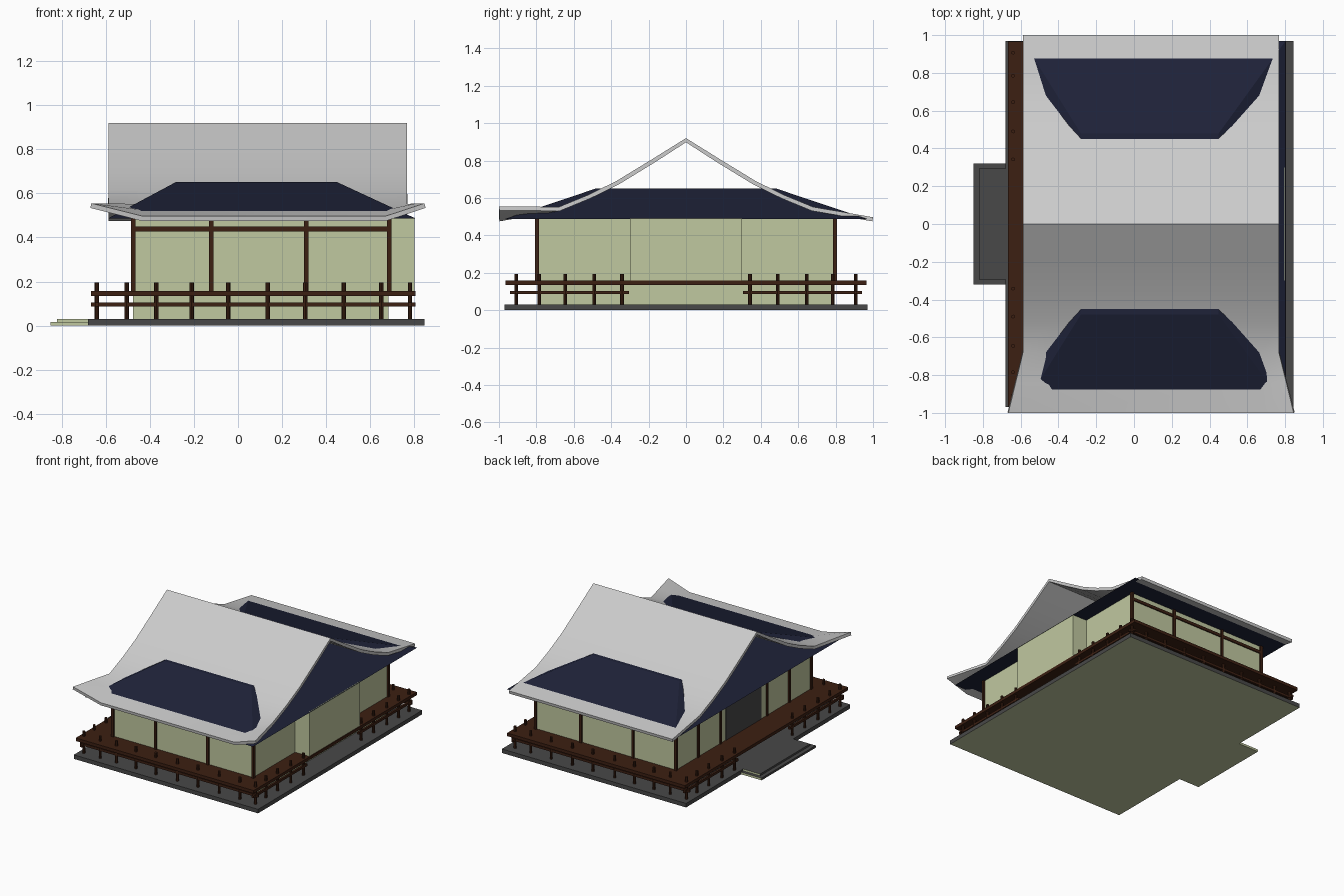
import bpy, bmesh, math

if "Cube" in bpy.data.objects:
    bpy.data.objects.remove(bpy.data.objects["Cube"])


def material(name, rgb):
    m = bpy.data.materials.new(name)
    m.diffuse_color = (*rgb, 1)
    m.use_nodes = True
    m.node_tree.nodes["Principled BSDF"].inputs["Base Color"].default_value = m.diffuse_color
    return m


GREEN = material("wall_green", (0.53, 0.58, 0.35))
BROWN = material("timber_brown", (0.045, 0.014, 0.006))
NAVY = material("tile_navy", (0.013, 0.016, 0.04))
STONE = material("dark_stone", (0.065, 0.065, 0.065))


def finish(bm, name, *mats):
    bmesh.ops.recalc_face_normals(bm, faces=bm.faces)
    me = bpy.data.meshes.new(name)
    bm.to_mesh(me)
    bm.free()
    for m in mats:
        me.materials.append(m)
    ob = bpy.data.objects.new(name, me)
    bpy.context.collection.objects.link(ob)
    return ob


def box(name, x0, x1, y0, y1, z0, z1, mat, mat2=None, second=None, top=None):
    """Box; top=(x0,x1,y0,y1) tapers the upper face; second(normal) picks mat2 faces."""
    bm = bmesh.new()
    rects = [(x0, x1, y0, y1, z0), (*(top or (x0, x1, y0, y1)), z1)]
    a, b = [[bm.verts.new(p) for p in ((l, f, z), (r, f, z), (r, k, z), (l, k, z))]
            for l, r, f, k, z in rects]
    bm.faces.new(a[::-1])
    bm.faces.new(b)
    for i in range(4):
        j = (i + 1) % 4
        bm.faces.new((a[i], a[j], b[j], b[i]))
    bm.normal_update()
    if second:
        for f in bm.faces:
            f.material_index = int(second(f.normal))
    return finish(bm, name, mat, *([mat2] if mat2 else []))


# Stone base and the two entrance steps
box("base_slab", -0.68, 0.845, -0.97, 0.97, 0, 0.03, STONE, GREEN, lambda n: n.z < -0.5)
side = lambda n: n.z < -0.5 or abs(n.y) > 0.5
box("lower_step", -0.85, -0.68, -0.32, 0.32, 0, 0.016, STONE, GREEN, side)
box("upper_step", -0.82, -0.68, -0.295, 0.295, 0.016, 0.03, STONE, GREEN, side)

# Walls, rear alcove and door
box("walls", -0.475, 0.682, -0.795, 0.795, 0.03, 0.49, GREEN)
box("alcove", 0.68, 0.80, -0.30, 0.30, 0.158, 0.49, GREEN)
box("door", -0.479, -0.47, -0.21, 0.21, 0.158, 0.43, STONE)

# Timber frame
h = 0.01
for s in (-1, 1):
    y = s * 0.797
    for x in (-0.475, -0.122, 0.31, 0.685):
        box("pillar", x - h, x + h, y - h, y + h, 0.15, 0.49, BROWN)
    box("frame_beam", -0.475, 0.685, y - 0.006, y + 0.006, 0.428, 0.45, BROWN)
    for y in (s * 0.54, s * 0.275):
        box("entrance_pillar", -0.475 - h, -0.475 + h, y - h, y + h, 0.15, 0.49, BROWN)
box("entrance_beam", -0.481, -0.469, -0.797, 0.797, 0.428, 0.45, BROWN)

# Veranda deck
box("veranda_deck", -0.667, 0.805, -0.965, 0.965, 0.135, 0.158, BROWN)

# Fence posts and lower rails
bm = bmesh.new()
spots = []
for s in (-1, 1):
    spots += [(x, s * 0.907) for x in
              (-0.64, -0.505, -0.37, -0.21, -0.045, 0.135, 0.305, 0.48, 0.65, 0.78)]
    spots += [(x, s * y) for x in (-0.64, 0.78) for y in (0.785, 0.645, 0.49, 0.342)]
    y = s * 0.907
    box("end_rail", -0.667, 0.805, y - 0.008, y + 0.008, 0.086, 0.104, BROWN)
    for x in (-0.64, 0.78):
        y0, y1 = sorted((s * 0.305, s * 0.94))
        box("side_rail", x - 0.008, x + 0.008, y0, y1, 0.086, 0.104, BROWN)
for x, y in spots:
    r = bmesh.ops.create_cone(bm, cap_ends=True, segments=8, radius1=0.01,
                              radius2=0.01, depth=0.165)
    bmesh.ops.translate(bm, verts=r["verts"], vec=(x, y, 0.1125))
finish(bm, "fence_posts", BROWN)

# Navy hipped roof body
box("hip_roof", -0.588, 0.803, -0.97, 0.97, 0.487, 0.652, NAVY,
    top=(-0.28, 0.447, -0.478, 0.478))

# Grey sweeping roof sheet: eave profile mirrored, front corners flared out and up
half = [(1.0, 0.497), (0.84, 0.525), (0.68, 0.552), (0.52, 0.618),
        (0.37, 0.692), (0.18, 0.808)]
profile = [(-y, z) for y, z in half] + [(0, 0.92)] + half[::-1]
bm = bmesh.new()
rows = []
for y, z in profile:
    t = max(0, (-y - 0.68) / 0.32)
    lift = 0.058 * t
    rows.append([bm.verts.new(p) for p in (
        (-0.588 - 0.077 * t, y, z + lift), (-0.435, y, z),
        (0.67, y, z), (0.767 + 0.078 * t, y, z + lift))])
for a, b in zip(rows, rows[1:]):
    for i in range(3):
        bm.faces.new((a[i], a[i + 1], b[i + 1], b[i]))
roof = finish(bm, "sweeping_roof")
if roof.data.polygons[0].normal.z < 0:
    roof.data.flip_normals()
mod = roof.modifiers.new("thickness", "SOLIDIFY")
mod.thickness = 0.022
mod.offset = -1
bpy.context.view_layer.objects.active = roof
roof.select_set(True)
bpy.ops.object.modifier_apply(modifier=mod.name)
bpy.ops.object.shade_smooth_by_angle(angle=math.radians(35))
